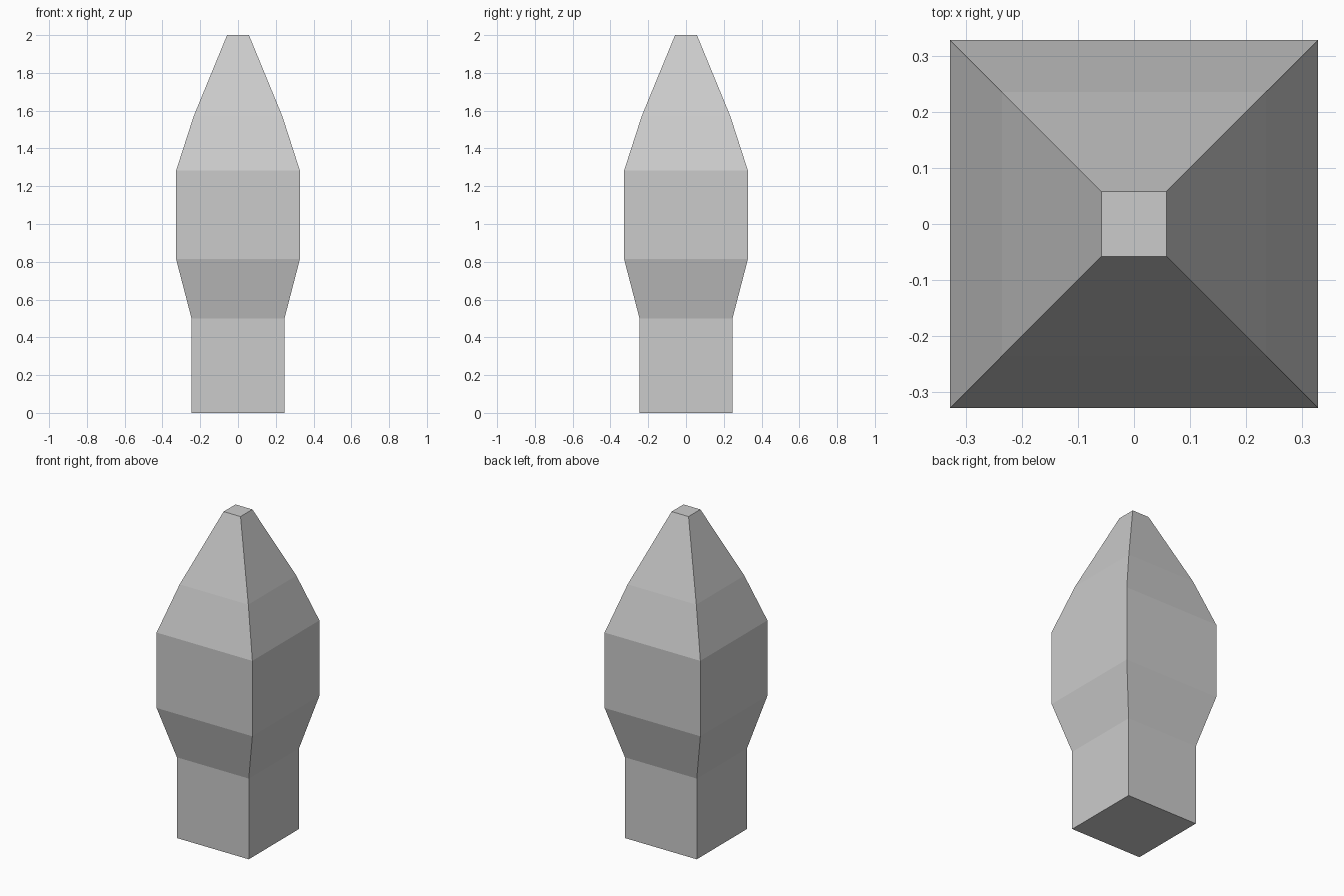
import bpy
import bmesh

if "Cube" in bpy.data.objects:
    bpy.data.objects.remove(bpy.data.objects["Cube"])

# Square cross-sections from base to tip: (height, half width)
PROFILE = [(0.0, 0.246), (0.5, 0.246), (0.815, 0.328),
           (1.282, 0.328), (1.57, 0.235), (2.0, 0.058)]
CORNERS = [(-1, -1), (1, -1), (1, 1), (-1, 1)]

bm = bmesh.new()
rings = [[bm.verts.new((x * h, y * h, z)) for x, y in CORNERS]
         for z, h in PROFILE]

# Side walls between neighbouring sections
for low, high in zip(rings, rings[1:]):
    for i in range(4):
        j = (i + 1) % 4
        bm.faces.new((low[i], low[j], high[j], high[i]))

# Flat base and tip
bm.faces.new(rings[0][::-1])
bm.faces.new(rings[-1])

mesh = bpy.data.meshes.new("square_spike")
bm.to_mesh(mesh)
bm.free()
spike = bpy.data.objects.new("square_spike", mesh)
bpy.context.collection.objects.link(spike)
